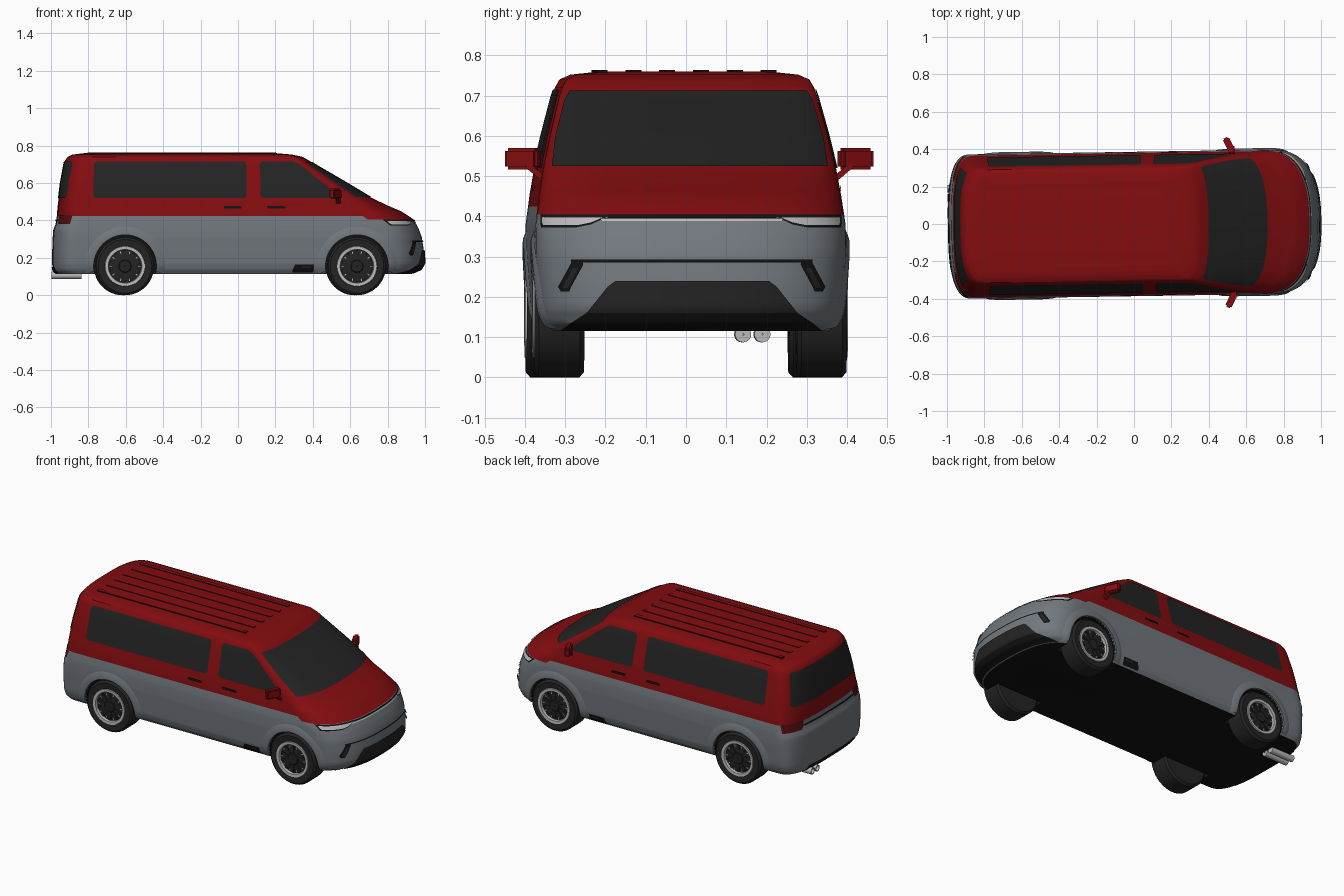
import bpy, bmesh, math
from mathutils import Matrix, Vector

if "Cube" in bpy.data.objects:
    bpy.data.objects.remove(bpy.data.objects["Cube"])


def material(name, *rgb):
    m = bpy.data.materials.new(name)
    m.use_nodes = True
    m.diffuse_color = (*rgb, 1)
    m.node_tree.nodes["Principled BSDF"].inputs["Base Color"].default_value = (*rgb, 1)
    return m


RED = material("red paint", .23, .004, .005)
GREY = material("grey paint", .17, .19, .21)
BLACK = material("black trim", .006, .006, .006)
GLASS = material("dark glass", .017, .017, .017)
TYRE = material("tyre rubber", .018, .018, .018)
SILVER = material("silver", .5, .5, .5)
LAMP = material("tail lamp red", .09, .004, .004)
MADE = []


def finish(name, bm, mats, angle=35):
    me = bpy.data.meshes.new(name)
    bm.to_mesh(me)
    bm.free()
    ob = bpy.data.objects.new(name, me)
    bpy.context.collection.objects.link(ob)
    for m in mats:
        me.materials.append(m)
    MADE.append((ob, angle))
    return ob


# Body levels: z, rear x, front x, half width, nose corner length
LEVELS = [(.115, -.975, .93, .350, .20), (.135, -.99, .975, .365, .22), (.17, -.993, .997, .376, .24),
          (.23, -.993, .995, .381, .24), (.31, -.99, .983, .386, .24), (.35, -.987, .968, .386, .24),
          (.38, -.975, .953, .385, .24), (.405, -.97, .938, .382, .25), (.425, -.968, .91, .379, .25),
          (.45, -.966, .87, .376, .25), (.48, -.963, .80, .371, .22), (.52, -.958, .715, .364, .16),
          (.60, -.948, .582, .346, .12), (.70, -.93, .41, .320, .075), (.72, -.925, .38, .313, .07),
          (.74, -.91, .345, .302, .07), (.752, -.885, .29, .275, .07), (.76, -.82, .20, .20, .07)]
REAR, NF, NR = .13, 2.5, 3.0


def level(z):
    z = min(max(z, LEVELS[0][0]), LEVELS[-1][0])
    for a, b in zip(LEVELS, LEVELS[1:]):
        if z <= b[0]:
            t = (z - a[0]) / (b[0] - a[0])
            return [p + (q - p) * t for p, q in zip(a[1:], b[1:])]


def bulge(t, n):
    return max(0, 1 - min(1, max(0, t)) ** n) ** (1 / n)


# Projections from (u, z) on to the body, s is the side sign
def side(u, z, s, off):
    xr, xf, w, lf = level(z)
    y = w * bulge((u - xf + lf) / lf, NF) * bulge((xr + REAR - u) / REAR, NR)
    return (u, s * (y + off), z)


def front(u, z, s, off):
    xr, xf, w, lf = level(z)
    return (xf - lf + lf * bulge(u / w, NF) + off, s * u, z)


def rear(u, z, s, off):
    xr, xf, w, lf = level(z)
    return (xr + REAR - REAR * bulge(u / w, NR) - off, s * u, z)


def grid(bm, pts):
    vs = [[bm.verts.new(p) for p in row] for row in pts]
    for a, b in zip(vs, vs[1:]):
        for i in range(len(a) - 1):
            f = bm.faces.new((a[i], a[i + 1], b[i + 1], b[i]))
            f.normal_update()
            if f.normal.dot(f.calc_center_median() - Vector((0, 0, .4))) < 0:
                f.normal_flip()


def patch(name, rows, proj, mat, off=.004, n=14, k=5):
    """Thin plate on the body; rows are (z, u from, u to), made on both sides."""
    bm = bmesh.new()
    for s in (-1, 1):
        pts = []
        for a, b in zip(rows, rows[1:]):
            for j in range(k + (b is rows[-1])):
                z, u0, u1 = [p + (q - p) * j / k for p, q in zip(a, b)]
                pts.append([proj(u0 + (u1 - u0) * i / n, z, s, off) for i in range(n + 1)])
        grid(bm, pts)
    return finish(name, bm, [mat])


# Body shell from stacked plan outlines
def outline(z, n=16):
    xr, xf, w, lf = level(z)
    half = []
    for i in range(n + 1):
        t = math.pi / 2 * i / n
        half.append((xr + REAR - REAR * max(0, math.cos(t)) ** (2 / NR), w * math.sin(t) ** (2 / NR)))
    for i in range(n, -1, -1):
        t = math.pi / 2 * i / n
        half.append((xf - lf + lf * max(0, math.cos(t)) ** (2 / NF), w * math.sin(t) ** (2 / NF)))
    return [(x, y, z) for x, y in half] + [(x, -y, z) for x, y in half[-2:0:-1]]


bm = bmesh.new()
heights = [a[0] + (b[0] - a[0]) * j / 3 for a, b in zip(LEVELS, LEVELS[1:]) for j in range(3)] + [LEVELS[-1][0]]
rings = [[bm.verts.new(p) for p in outline(z)] for z in heights]
for a, b in zip(rings, rings[1:]):
    for i in range(len(a)):
        j = (i + 1) % len(a)
        f = bm.faces.new((a[i], a[j], b[j], b[i]))
        c = f.calc_center_median()
        f.material_index = 0 if c.z > .425 or (c.z > .405 and c.x > .6) else 1
bm.faces.new(rings[0]).material_index = 2
bm.faces.new(rings[-1])
bmesh.ops.recalc_face_normals(bm, faces=bm.faces)
body = finish("body_shell", bm, [RED, GREY, BLACK])

# Wheel wells cut out of the body
AXLES, HUB_Z = (-.61, .63), .155
bm = bmesh.new()
for x in AXLES:
    for s in (-1, 1):
        bmesh.ops.create_cone(bm, cap_ends=True, segments=48, radius1=.168, radius2=.168, depth=.3,
                              matrix=Matrix.Translation((x, s * .4, HUB_Z)) @ Matrix.Rotation(math.pi / 2, 4, 'X'))
for f in bm.faces:
    f.material_index = 2
cutter = finish("wheel_well_cutter", bm, [RED, GREY, BLACK])
cutter.hide_render = True
mod = body.modifiers.new("wells", 'BOOLEAN')
mod.operation, mod.solver, mod.object = 'DIFFERENCE', 'EXACT', cutter
bpy.context.view_layer.objects.active = body
bpy.ops.object.modifier_apply(modifier="wells")
MADE.pop()
bpy.data.objects.remove(cutter)

# Raised wheel arch lips
bm = bmesh.new()
for x in AXLES:
    for s in (-1, 1):
        grid(bm, [[side(x + r * math.cos(a), HUB_Z + r * math.sin(a), s, off)
                   for a in [math.radians(-10 + 200 * i / 32) for i in range(33)]]
                  for r, off in ((.168, -.01), (.168, .009), (.19, .009), (.212, .001))])
finish("wheel_arch_lips", bm, [GREY])

# Windows
patch("rear_side_windows", [(.52, -.765, .03), (.53, -.78, .04), (.70, -.775, .04), (.715, -.76, .03)], side, GLASS)
patch("front_side_windows", [(.52, .13, .545), (.53, .115, .535), (.60, .115, .45), (.70, .11, .325),
                             (.715, .125, .29)], side, GLASS)
patch("windscreen", [(.525, 0, .343), (.60, 0, .333), (.69, 0, .308), (.712, 0, .295)], front, GLASS, .007, 30)
patch("rear_window", [(.52, 0, .30), (.535, 0, .315), (.70, 0, .285), (.715, 0, .27)], rear, GLASS)

# Nose: lamps, trim lines, vents and lower grille
patch("headlight_surrounds", [(.372, .29, .372), (.38, .25, .374), (.404, .20, .374)], front, BLACK, .003, 20)
patch("headlights", [(.379, .28, .369), (.385, .25, .371), (.398, .22, .371)], front, SILVER, .007, 20)
patch("nose_line", [(.396, 0, .21), (.404, 0, .21)], front, BLACK, .005)
patch("nose_strip", [(.389, 0, .225), (.395, 0, .225)], front, SILVER, .004)
patch("bumper_line", [(.286, 0, .30), (.293, 0, .30)], front, BLACK)
patch("bumper_vents", [(.213, .305, .325), (.225, .30, .332), (.28, .27, .302), (.29, .272, .296)], front, BLACK, .006)
patch("vent_inserts", [(.222, .308, .322), (.272, .283, .296)], front, GLASS, .009)
patch("upper_grille", [(.16, 0, .262), (.225, 0, .21), (.24, 0, .19)], front, GLASS, .005)
patch("lower_grille", [(.116, 0, .325), (.135, 0, .30), (.16, 0, .262)], front, BLACK, .006)

# Tail: lamps and trim
patch("tail_lamps_side", [(.38, -.958, -.905), (.43, -.955, -.89)], side, LAMP)
patch("tail_lamps_rear", [(.38, .26, .365), (.43, .24, .36)], rear, LAMP)
patch("tail_line", [(.395, 0, .25), (.405, 0, .25)], rear, BLACK)
patch("rear_valance", [(.118, 0, .25), (.15, 0, .23)], rear, BLACK)

# Door handles and side vents
for name, x0, x1 in (("rear_door_handles", -.08, .015), ("front_door_handles", .15, .25)):
    patch(name, [(.463, x0 + .005, x1 - .005), (.468, x0, x1), (.477, x0, x1 - .01)], side, BLACK, .008)
patch("side_vents", [(.122, .285, .395), (.135, .285, .40), (.165, .30, .40)], side, BLACK, .005)
patch("side_vent_inserts", [(.145, .335, .385), (.157, .335, .385)], side, GLASS, .008)


# Wheels
def lathe(bm, profile, centre, s, mat=0, segs=48):
    loops = []
    for r, d in profile:
        loops.append([bm.verts.new((centre[0] + r * math.cos(a), centre[1] + s * d, centre[2] + r * math.sin(a)))
                      for a in [math.tau * i / segs for i in range(segs)]])
    for a, b in zip(loops, loops[1:]):
        for i in range(segs):
            j = (i + 1) % segs
            quad = (a[i], a[j], b[j], b[i])
            bm.faces.new(quad if s > 0 else quad[::-1]).material_index = mat


def box(bm, size, matrix):
    made = bmesh.ops.create_cube(bm, size=1, matrix=matrix @ Matrix.Diagonal((*size, 1)))
    return {f for v in made["verts"] for f in v.link_faces}


for end, x in zip(("rear", "front"), AXLES):
    for hand, s in (("right", -1), ("left", 1)):
        c = Vector((x, s * .327, HUB_Z))
        bm = bmesh.new()
        lathe(bm, [(.002, -.06), (.1, -.063), (.143, -.063), (.155, -.052), (.155, .05), (.143, .061), (.106, .058)], c, s, 0)
        lathe(bm, [(.108, .056), (.106, .064), (.09, .063), (.087, .045)], c, s, 1)
        lathe(bm, [(.09, .046), (.075, .05), (.035, .052), (.03, .058), (.002, .058)], c, s, 2)
        for i in range(10):
            turn = Matrix.Translation(c) @ Matrix.Rotation(math.tau * i / 10, 4, 'Y')
            for f in box(bm, (.012, .008, .005), turn @ Matrix.Translation((.076, s * .048, 0))):
                f.material_index = 1
            for f in box(bm, (.05, .006, .012), turn @ Matrix.Rotation(.314, 4, 'Y')
                         @ Matrix.Translation((.058, s * .053, 0))):
                f.material_index = 2
        finish(f"{end}_{hand}_wheel", bm, [TYRE, SILVER, GLASS])

# Door mirrors on short arms
for hand, s in (("right", -1), ("left", 1)):
    bm = bmesh.new()
    tilt = Matrix.Rotation(s * .45, 4, 'Z')
    box(bm, (.036, .09, .054), Matrix.Translation((.515, s * .413, .543)) @ tilt)
    bmesh.ops.bevel(bm, geom=bm.edges[:], offset=.008, segments=2, affect='EDGES')
    box(bm, (.025, .06, .014), Matrix.Translation((.53, s * .38, .508)) @ Matrix.Rotation(s * .7, 4, 'X'))
    finish(f"{hand}_mirror", bm, [RED])

# Roof ribs with dark flanks
bm = bmesh.new()
for i in range(6):
    for f in box(bm, (1.0, .024, .012), Matrix.Translation((-.3, -.21 + .084 * i, .7575))):
        f.normal_update()
        f.material_index = 0 if f.normal.z > .5 else 1
finish("roof_ribs", bm, [RED, BLACK])

# Twin tailpipes
bm = bmesh.new()
for y in (.155, .203):
    lathe(bm, [(.002, -.1), (.02, -.1), (.02, .06), (.015, .06), (.015, .03), (.002, .03)], Vector((0, 0, 0)), 1, segs=24)
    new = [v for v in bm.verts if not v.tag]
    bmesh.ops.transform(bm, verts=new, matrix=Matrix.Translation((-.935, y, .107)) @ Matrix.Rotation(math.pi / 2, 4, 'Z'))
    for v in new:
        v.tag = True
finish("tailpipes", bm, [SILVER])

# Slight turn of the whole van, then shading
for ob, angle in MADE:
    ob.data.transform(Matrix.Rotation(math.radians(.9), 4, 'Z'))
    bpy.ops.object.select_all(action='DESELECT')
    ob.select_set(True)
    bpy.context.view_layer.objects.active = ob
    bpy.ops.object.shade_smooth_by_angle(angle=math.radians(angle))
